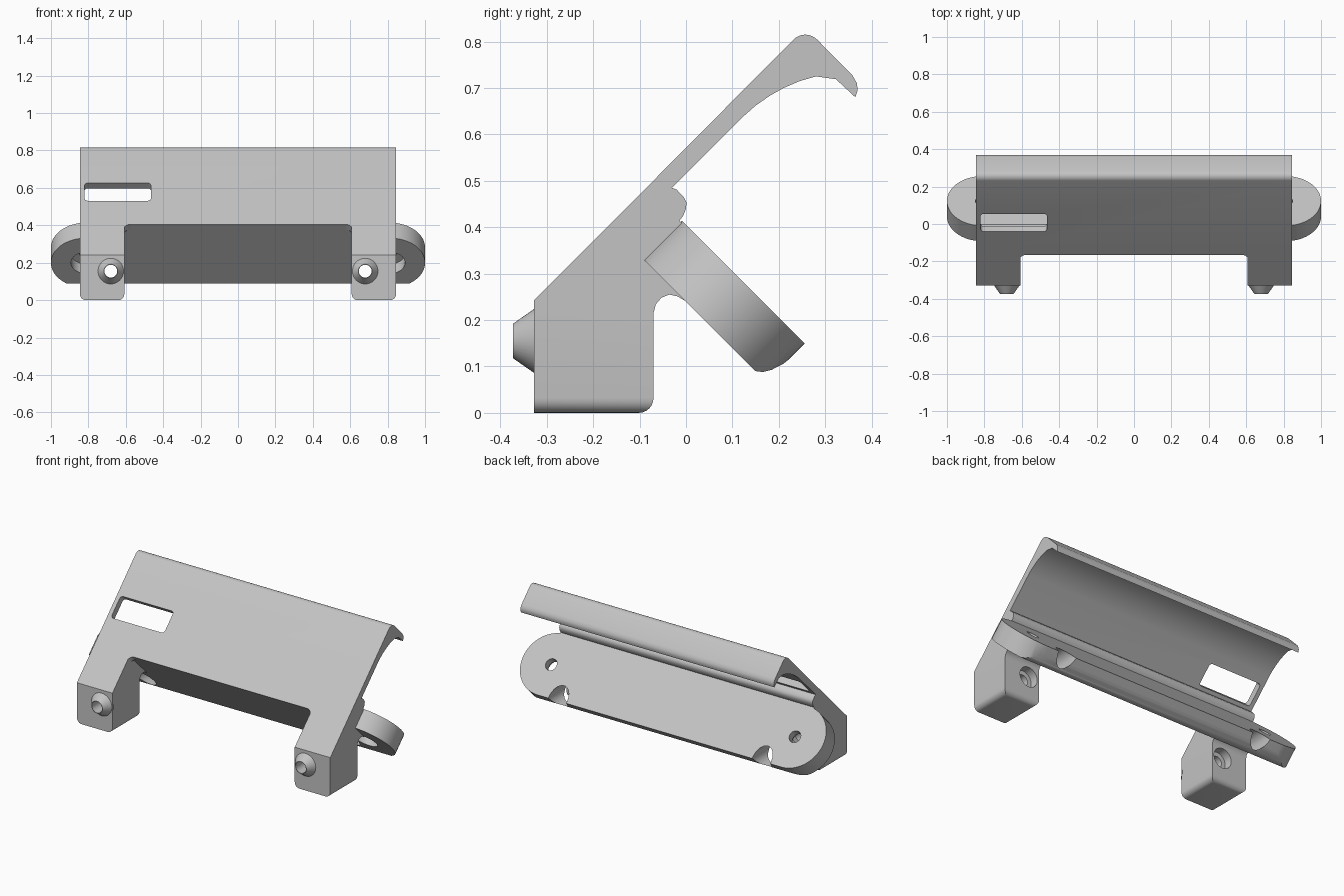
import bpy, bmesh, math
from mathutils import Vector

if "Cube" in bpy.data.objects:
    bpy.data.objects.remove(bpy.data.objects["Cube"], do_unlink=True)

grey = bpy.data.materials.new("light_grey")
grey.use_nodes = True
grey.diffuse_color = (0.55, 0.55, 0.55, 1)
grey.node_tree.nodes["Principled BSDF"].inputs["Base Color"].default_value = (0.55, 0.55, 0.55, 1)

R = math.sqrt(0.5)
DOWN = Vector((0, R, -R))      # along the tilted plate, downwards
OUT = Vector((0, R, R))        # out of the plate's back face
ACROSS = Vector((1, 0, 0))


def to_object(name, bm):
    bmesh.ops.recalc_face_normals(bm, faces=bm.faces)
    mesh = bpy.data.meshes.new(name)
    bm.to_mesh(mesh)
    bm.free()
    mesh.materials.append(grey)
    obj = bpy.data.objects.new(name, mesh)
    bpy.context.collection.objects.link(obj)
    return obj


def extrude(points, direction):
    bm = bmesh.new()
    face = bm.faces.new([bm.verts.new(p) for p in points])
    new = bmesh.ops.extrude_face_region(bm, geom=[face])["geom"]
    bmesh.ops.translate(bm, vec=direction, verts=[v for v in new if isinstance(v, bmesh.types.BMVert)])
    return bm


def prism(profile, x0, x1):
    """Side profile of (y, z) points drawn out along x."""
    return extrude([Vector((x0, y, z)) for y, z in profile], ACROSS * (x1 - x0))


def rod(start, end, r1, r2=None):
    """Round bar or cone between two points."""
    start, end = Vector(start), Vector(end)
    bm = bmesh.new()
    axis = end - start
    bmesh.ops.create_cone(bm, cap_ends=True, segments=40, radius1=r1,
                          radius2=r1 if r2 is None else r2, depth=axis.length)
    bm.transform(axis.to_track_quat("Z", "Y").to_matrix().to_4x4())
    bmesh.ops.translate(bm, vec=(start + end) / 2, verts=bm.verts)
    return bm


def boolean(obj, tool_bm, operation="DIFFERENCE"):
    tool = to_object("cutter", tool_bm)
    tool.hide_render = True
    mod = obj.modifiers.new("cut", "BOOLEAN")
    mod.operation, mod.object, mod.solver = operation, tool, "EXACT"
    bpy.context.view_layer.objects.active = obj
    bpy.ops.object.modifier_apply(modifier=mod.name)
    bpy.data.objects.remove(tool, do_unlink=True)


def arc(cx, cy, r, a0, a1, n):
    return [(cx + r * math.cos(math.radians(a0 + (a1 - a0) * i / n)),
             cy + r * math.sin(math.radians(a0 + (a1 - a0) * i / n))) for i in range(n + 1)]


# Sloping cover with hooked top edge and a ridge behind
cover_profile = [(-0.165, 0.405), (-0.08, 0.32), (0, 0.4), (-0.014, 0.414),
                 (-0.006, 0.425), (0, 0.44), (0.001, 0.453), (-0.004, 0.464),
                 (-0.02, 0.481), (-0.03, 0.485),
                 (0.125, 0.64), (0.15, 0.662), (0.18, 0.683), (0.21, 0.7),
                 (0.245, 0.715), (0.28, 0.725), (0.323, 0.719), (0.365, 0.68),
                 (0.37, 0.695), (0.368, 0.711), (0.358, 0.728)]
cover_profile += arc(0.257, 0.779, 0.036, 45, 135, 8)
cover = to_object("sloping_cover", prism(cover_profile, -0.845, 0.845))

# Slot through the cover, with rounded corners
corners = []
for cx, cy, a in ((0.16, 0.05, 0), (-0.16, 0.05, 90), (-0.16, -0.05, 180), (0.16, -0.05, 270)):
    corners += arc(cx, cy, 0.017, a, a + 90, 4)
slot_centre = Vector((-0.643, 0.008, 0.578))
slot = extrude([slot_centre + ACROSS * u + OUT * v - DOWN * 0.05 for u, v in corners], DOWN * 0.12)
boolean(cover, slot)

# Tilted mounting plate with round ears and a curved lower edge
MID, RAD, FRONT, BACK = -0.112, 0.187, 0.24 * R, 0.405 * R
outline = arc(1 - RAD, MID, RAD, -90, 90, 32) + arc(RAD - 1, MID, RAD, 90, 270, 32)
plate = to_object("mounting_plate", extrude(
    [ACROSS * u + DOWN * v + OUT * FRONT for u, v in outline], OUT * (BACK - FRONT)))
lower_edge = [(-0.3, 0.3), (0.1, 0.14), (0.15, 0.09), (0.165, 0.088), (0.185, 0.093),
              (0.21, 0.106), (0.235, 0.126), (0.256, 0.148), (0.3, 0.2), (0.1, 0.6), (-0.3, 0.6)]
lower_edge[1] = (-0.3, 0.09)
boolean(plate, prism(lower_edge, -1.1, 1.1), "INTERSECT")

# Leg side profile, filleted into the plate
leg_profile = [(-0.328, 0), (-0.07, 0), (-0.07, 0.215), (-0.065, 0.234), (-0.053, 0.248),
               (-0.036, 0.255), (-0.018, 0.251), (0, 0.24), (-0.16, 0.41), (-0.328, 0.242)]

for side, s in (("left", 1), ("right", -1)):
    x = 0.68 * s

    # Screw hole and counterbore in each ear
    centre = ACROSS * (1 - RAD) * s + DOWN * MID
    boolean(plate, rod(centre + OUT * 0.1, centre + OUT * 0.4, 0.035))
    boolean(plate, rod(centre + OUT * 0.1, centre + OUT * (BACK - 0.045), 0.08))
    # Tool notch in the lower edge
    boolean(plate, rod((x, -0.06, 0.155), (x, 0.4, 0.155), 0.06))

    # Leg with a rounded foot
    bm = prism(leg_profile, 0.608 * s, 0.845 * s)
    foot = [e for e in bm.edges if all(v.co.z < 0.001 for v in e.verts)
            and any(v.co.y > -0.1 for v in e.verts)]
    bmesh.ops.bevel(bm, geom=foot, offset=0.032, segments=6, profile=0.5, affect="EDGES")
    leg = to_object(side + "_leg", bm)
    boolean(leg, rod((x, -0.4, 0.155), (x, 0.1, 0.155), 0.034))
    boolean(leg, rod((x, -0.12, 0.155), (x, 0.1, 0.155), 0.06))

    # Tapered boss on the front of the leg
    boss = to_object(side + "_boss", rod((x, -0.32, 0.155), (x, -0.373, 0.155), 0.074, 0.037))
    boolean(boss, rod((x, -0.4, 0.155), (x, 0, 0.155), 0.034))

    # Small fillet where the leg meets the cover's lower edge
    curve = [(0.61 * s, 0)] + [(s * u, v) for u, v in arc(0.575, 0.035, 0.035, 0, -90, 6)]
    base = Vector((0, -0.165, 0.405))
    to_object(side + "_fillet", extrude(
        [base + ACROSS * u - OUT * v for u, v in curve], DOWN * 0.04))

# Smooth shading with sharp creases kept
for obj in bpy.data.objects:
    obj.select_set(obj.type == "MESH")
bpy.context.view_layer.objects.active = cover
bpy.ops.object.shade_smooth_by_angle(angle=math.radians(30))
